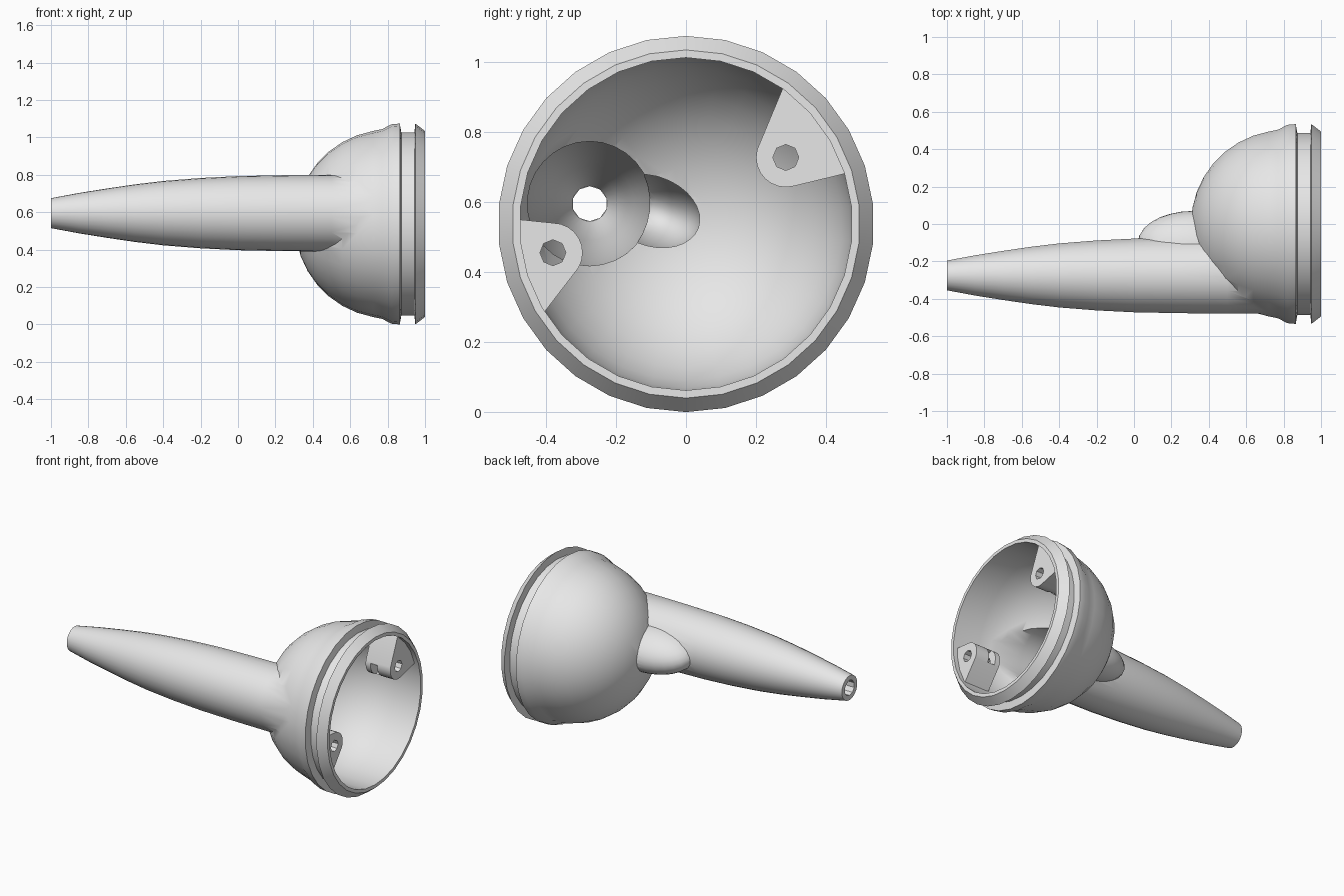
import bpy, bmesh
from math import sin, cos, pi, radians, atan2
from mathutils import Matrix, Vector

cube = bpy.data.objects.get("Cube")
if cube:
    bpy.data.objects.remove(cube, do_unlink=True)

AXIS_Z = 0.537          # height of the bowl axis
SEGS = 30

grey = bpy.data.materials.new("plain grey")
grey.use_nodes = True
grey.diffuse_color = (0.8, 0.8, 0.8, 1)
grey.node_tree.nodes["Principled BSDF"].inputs["Base Color"].default_value = (0.8, 0.8, 0.8, 1)


def finish(bm, name):
    bmesh.ops.remove_doubles(bm, verts=bm.verts, dist=1e-5)
    bmesh.ops.recalc_face_normals(bm, faces=bm.faces)
    mesh = bpy.data.meshes.new(name)
    bm.to_mesh(mesh)
    bm.free()
    mesh.materials.append(grey)
    obj = bpy.data.objects.new(name, mesh)
    bpy.context.scene.collection.objects.link(obj)
    return obj


def lathe(name, profile, y=0.0, z=AXIS_Z, segs=SEGS):
    """Turn (x, radius) points around an axis parallel to x."""
    bm = bmesh.new()
    rings = []
    for x, r in profile:
        angles = [2 * pi * i / segs for i in range(segs)]
        rings.append([bm.verts.new((x, y + r * sin(a), z + r * cos(a))) for a in angles])
    for a, b in zip(rings, rings[1:]):
        for i in range(segs):
            j = (i + 1) % segs
            bm.faces.new((a[i], a[j], b[j], b[i]))
    for ring, (x, r) in ((rings[0], profile[0]), (rings[-1], profile[-1])):
        if r > 0:
            bm.faces.new(ring)
    return finish(bm, name)


def ellipsoid(name, radii):
    """Egg-shaped swelling tilted around x."""
    bm = bmesh.new()
    place = (Matrix.Translation((0.32, -0.10, 0.575)) @ Matrix.Rotation(radians(-20), 4, 'X')
             @ Matrix.Diagonal((*radii, 1)))
    bmesh.ops.create_uvsphere(bm, u_segments=28, v_segments=16, radius=1, matrix=place)
    return finish(bm, name)


def combine(target, tool, operation):
    mod = target.modifiers.new("combine", 'BOOLEAN')
    mod.operation, mod.object, mod.solver = operation, tool, 'EXACT'
    bpy.context.view_layer.update()
    with bpy.context.temp_override(object=target, active_object=target, selected_objects=[target]):
        bpy.ops.object.modifier_apply(modifier=mod.name)
    bpy.data.objects.remove(tool, do_unlink=True)


def smooth(obj):
    bpy.ops.object.select_all(action='DESELECT')
    obj.select_set(True)
    bpy.context.view_layer.objects.active = obj
    bpy.ops.object.shade_smooth_by_angle(angle=radians(35))


def dome(radius, last):
    """Profile of a dome opening towards +x."""
    steps = [radians(t) for t in range(0, last + 1, 10)]
    return [(0.81 - radius * cos(t), radius * sin(t)) for t in steps]


# Bowl with grooved rim, tapered tube and side swelling
bowl = lathe("bowl_and_tube", dome(0.505, 80) + [
    (0.77, 0.507), (0.82, 0.533), (0.865, 0.537), (0.873, 0.49),
    (0.943, 0.49), (0.948, 0.537), (1.0, 0.497)])
TUBE = [(-1, 0.08), (-0.85, 0.108), (-0.7, 0.132), (-0.55, 0.154), (-0.4, 0.172),
        (-0.2, 0.188), (0, 0.198), (0.25, 0.203), (0.5, 0.205), (0.78, 0.205)]
TUBE_Y, TUBE_Z = -0.275, 0.595
combine(bowl, lathe("tube", TUBE, TUBE_Y, TUBE_Z), 'UNION')
combine(bowl, ellipsoid("swelling", (0.30, 0.175, 0.13)), 'UNION')

# Hollow inside
bore = [(-0.94, 0.05)] + [(x, r - 0.027) for x, r in TUBE[1:]]
combine(bowl, lathe("bowl_hollow", dome(0.475, 90) + [(1.05, 0.475)]), 'DIFFERENCE')
combine(bowl, lathe("tube_hollow", bore, TUBE_Y, TUBE_Z), 'DIFFERENCE')
combine(bowl, ellipsoid("swelling_hollow", (0.265, 0.145, 0.10)), 'DIFFERENCE')
combine(bowl, lathe("tip_hole", [(-1.1, 0.05), (-0.9, 0.05)], TUBE_Y, TUBE_Z, 10), 'DIFFERENCE')
smooth(bowl)


def lug(name, y, z, start, end):
    """Screw lug: rounded nose flaring out to the bowl wall."""
    outline = [(y + 0.085 * cos(i * pi / 12), z + 0.085 * sin(i * pi / 12)) for i in range(24)]
    for i in range(7):
        a = radians(start + (end - start) * i / 6)
        outline.append((0.483 * cos(a), AXIS_Z + 0.483 * sin(a)))
    bm = bmesh.new()
    for x in (0.79, 0.97):
        for py, pz in outline:
            bm.verts.new((x, py, pz))
    hull = bmesh.ops.convex_hull(bm, input=bm.verts)
    loose = {v for v in hull["geom_interior"] + hull["geom_unused"] if isinstance(v, bmesh.types.BMVert)}
    bmesh.ops.delete(bm, geom=list(loose), context='VERTS')
    bmesh.ops.dissolve_limit(bm, angle_limit=radians(1), verts=bm.verts, edges=bm.edges)
    body = finish(bm, name)

    # Screw hole and nut slot opening towards the bowl axis
    combine(body, lathe("screw_hole", [(0.7, 0.037), (1.1, 0.037)], y, z, 8), 'DIFFERENCE')
    turn = Matrix.Rotation(atan2(z - AXIS_Z, y), 4, 'X')
    place = (Matrix.Translation((0.85, y, z)) @ turn @ Matrix.Translation((0, -0.04, 0))
             @ Matrix.Diagonal((0.05, 0.18, 0.11, 1)))
    bm = bmesh.new()
    bmesh.ops.create_cube(bm, size=1, matrix=place)
    combine(body, finish(bm, "nut_slot"), 'DIFFERENCE')
    smooth(body)


lug("back_upper_lug", 0.285, 0.727, 17.5, 54.7)
lug("front_lower_lug", -0.38, 0.455, 178.4, 212.2)
